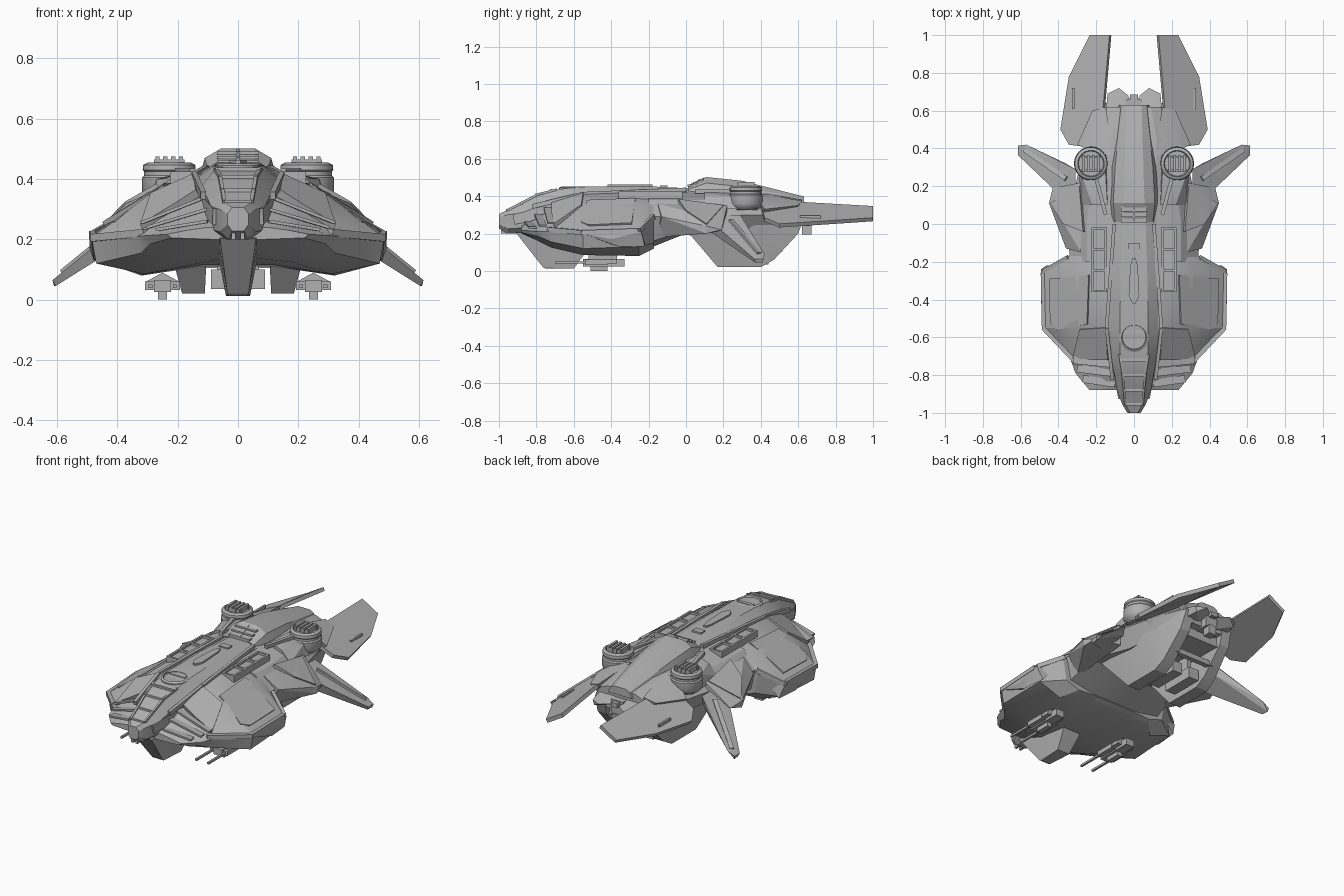
import bpy, bmesh, math
from mathutils import Vector

grey = bpy.data.materials.new("hull_grey")
grey.diffuse_color = (0.44, 0.44, 0.44, 1)


def finish(name, bm, mirror=False, angle=18):
    bmesh.ops.recalc_face_normals(bm, faces=bm.faces[:])
    me = bpy.data.meshes.new(name)
    bm.to_mesh(me)
    bm.free()
    me.materials.append(grey)
    ob = bpy.data.objects.new(name, me)
    bpy.context.collection.objects.link(ob)
    if mirror:
        ob.modifiers.new("mirror", 'MIRROR').use_mirror_merge = False
    bpy.ops.object.select_all(action='DESELECT')
    ob.select_set(True)
    bpy.context.view_layer.objects.active = ob
    bpy.ops.object.shade_smooth_by_angle(angle=math.radians(angle))
    return ob


def loft(name, sections, angle=18):
    """Symmetric body from half sections (y, [(x, z) top to bottom])."""
    bm = bmesh.new()
    rings = []
    for y, half in sections:
        ring = half + [(-x, z) for x, z in reversed(half)]
        rings.append([bm.verts.new((x, y, z)) for x, z in ring])
    n = len(rings[0])
    for a, b in zip(rings, rings[1:]):
        for i in range(n):
            bm.faces.new((a[i], a[(i + 1) % n], b[(i + 1) % n], b[i]))
    bm.faces.new(rings[0])
    bm.faces.new(rings[-1])
    return finish(name, bm, angle=angle)


def solid(name, pts, mirror=True):
    """Convex faceted block around the given corners."""
    bm = bmesh.new()
    vs = [bm.verts.new(p) for p in pts]
    r = bmesh.ops.convex_hull(bm, input=vs)
    junk = [v for v in set(r['geom_interior'] + r['geom_unused']) if isinstance(v, bmesh.types.BMVert)]
    if junk:
        bmesh.ops.delete(bm, geom=junk, context='VERTS')
    bmesh.ops.dissolve_limit(bm, angle_limit=0.03, verts=bm.verts[:], edges=bm.edges[:])
    return finish(name, bm, mirror)


def box(name, x, y, z, mirror=True):
    return solid(name, [(a, b, c) for a in x for b in y for c in z], mirror)


def bar(name, a, b, w, h, mirror=True):
    """Beam between two points, w wide and h high."""
    a, b = Vector(a), Vector(b)
    d = (b - a).normalized()
    s = d.cross(Vector((0, 0, 1))).normalized() * w / 2
    u = s.cross(d).normalized() * h / 2
    return solid(name, [p + i * s + j * u for p in (a, b) for i in (-1, 1) for j in (-1, 1)], mirror)


def plate(name, pts, t, mirror=True):
    """Panel with its outer face on pts, t thick downwards."""
    bm = bmesh.new()
    top = [bm.verts.new(p) for p in pts]
    f = bm.faces.new(top)
    f.normal_update()
    n = f.normal * (1 if f.normal.z > 0 else -1)
    low = [bm.verts.new(v.co - n * t) for v in top]
    bm.faces.new(low)
    for i in range(len(top)):
        j = (i + 1) % len(top)
        bm.faces.new((top[i], top[j], low[j], low[i]))
    return finish(name, bm, mirror)


def lathe(name, centre, profile, mirror=True, steps=24):
    """Turned part from (radius, z) points."""
    bm = bmesh.new()
    rings = []
    for r, z in profile:
        rings.append([bm.verts.new((centre[0] + r * math.cos(2 * math.pi * k / steps),
                                    centre[1] + r * math.sin(2 * math.pi * k / steps), z))
                      for k in range(steps)])
    for a, b in zip(rings, rings[1:]):
        for i in range(steps):
            bm.faces.new((a[i], a[(i + 1) % steps], b[(i + 1) % steps], b[i]))
    bm.faces.new(rings[0])
    bm.faces.new(rings[-1])
    return finish(name, bm, mirror, 30)


# Central fuselage and blunt nose
loft("fuselage", [
    (-1.00, [(.02, .305), (.035, .285), (.035, .25), (.02, .228)]),
    (-.955, [(.045, .325), (.062, .30), (.058, .225), (.03, .20)]),
    (-.88, [(.05, .36), (.09, .31), (.08, .23), (.04, .20)]),
    (-.79, [(.06, .41), (.105, .345), (.10, .25), (.05, .19)]),
    (-.70, [(.075, .435), (.125, .37), (.11, .26), (.05, .18)]),
    (-.55, [(.075, .45), (.14, .40), (.12, .26), (.05, .17)]),
    (-.25, [(.07, .455), (.12, .425), (.12, .26), (.05, .17)]),
    (.05, [(.06, .44), (.12, .42), (.12, .26), (.05, .21)])])

# Broad forward shell: flat front lip, then armoured shoulders over a curved belly
loft("forward_shell", [
    (-.88, [(.10, .24), (.17, .23), (.235, .217), (.22, .205), (.08, .20), (.03, .20)]),
    (-.79, [(.12, .285), (.20, .25), (.31, .212), (.29, .185), (.15, .16), (.03, .165)]),
    (-.72, [(.13, .335), (.22, .285), (.335, .21), (.32, .155), (.18, .125), (.03, .14)]),
    (-.55, [(.15, .41), (.30, .345), (.485, .205), (.47, .12), (.31, .085), (.12, .115)]),
    (-.25, [(.15, .42), (.30, .355), (.492, .215), (.462, .13), (.32, .08), (.12, .11)]),
    (-.17, [(.15, .41), (.28, .35), (.36, .27), (.34, .15), (.25, .12), (.10, .13)])], 25)

# Waist and rear body
loft("rear_body", [
    (-.20, [(.12, .42), (.25, .38), (.34, .29), (.31, .15), (.15, .12)]),
    (.00, [(.13, .42), (.25, .38), (.35, .29), (.30, .22), (.12, .20)]),
    (.25, [(.12, .42), (.22, .38), (.30, .30), (.24, .20), (.10, .20)]),
    (.45, [(.12, .41), (.19, .38), (.25, .30), (.20, .22), (.10, .22)]),
    (.62, [(.09, .38), (.14, .36), (.17, .31), (.14, .26), (.08, .25)])])

# Dorsal hood with front louvres
loft("dorsal_hood", [
    (.01, [(.05, .452), (.10, .435), (.12, .40)]),
    (.11, [(.055, .502), (.11, .47), (.13, .40)]),
    (.30, [(.05, .482), (.10, .45), (.13, .39)]),
    (.63, [(.04, .398), (.065, .385), (.08, .35)])])
for i in range(3):
    y, z = .02 + .03 * i, .456 + .015 * i
    bar("hood_louvre", (-.07, y, z), (.07, y, z), .025, .010, False)
bar("hood_spine", (0, .10, .495), (0, .01, .452), .012, .012, False)

# Armour on the forward shell
plate("shoulder_armour", [(.24, -.27, .39), (.45, -.29, .258), (.445, -.52, .247), (.41, -.56, .262),
                          (.25, -.53, .38)], .02)
plate("front_armour", [(.15, -.55, .418), (.29, -.56, .355), (.325, -.71, .25), (.21, -.72, .32),
                       (.14, -.72, .365)], .03)
bar("armour_rim_front", (.305, -.735, .222), (.48, -.55, .205), .025, .025)
bar("armour_rim_side", (.478, -.56, .205), (.484, -.26, .215), .02, .025)
bar("armour_rim_rear", (.482, -.25, .215), (.35, -.175, .29), .02, .025)
solid("side_armour", [(.40, -.58, .20), (.485, -.55, .20), (.492, -.40, .17), (.478, -.36, .13),
                      (.465, -.22, .13), (.492, -.24, .21), (.40, -.22, .2)])
for a, b in [((.10, -.845, .26), (.27, -.82, .232)), ((.10, -.79, .30), (.30, -.765, .24)),
             ((.12, -.74, .335), (.32, -.72, .255))]:
    bar("intake_louvre", a, b, .04, .010)

# Raised rails, roof vents and roof details
bar("roof_rail_front", (.115, -.82, .345), (.145, -.55, .41), .018, .025)
bar("roof_rail_rear", (.145, -.55, .41), (.105, .0, .433), .018, .025)
box("vent_base", (.145, .225), (-.36, -.02), (.385, .412))
for i in range(4):
    y = -.355 + .11 * i
    box("vent_crossbar", (.15, .22), (y - .006, y + .006), (.405, .425))
for x in (.15, .22):
    box("vent_edge", (x - .006, x + .006), (-.361, -.019), (.395, .425))
solid("roof_blister", [(x, y, z) for x, y in ((.028, -.38), (.02, -.22), (.008, -.18), (.008, -.42))
                       for x in (x, -x) for z in (.445, .463)], False)
box("roof_hatch", (-.03, .03), (-.14, -.10), (.44, .457), False)
lathe("roof_ring", (0, -.60), [(.078, .41), (.078, .445), (.066, .452), (.062, .444)], False)
bar("roof_ring_bar", (-.05, -.57, .447), (.05, -.57, .447), .02, .008, False)

# Cockpit window frames
for y, z, x in ((-.955, .325, .045), (-.88, .362, .055), (-.80, .407, .065), (-.72, .432, .075)):
    bar("canopy_crossbar", (-x, y, z), (x, y, z), .014, .012, False)
bar("canopy_frame_front", (.045, -.955, .325), (.06, -.79, .41), .012, .012)
bar("canopy_frame_rear", (.06, -.79, .41), (.076, -.69, .435), .012, .012)
bar("cheek_plate", (.075, -.92, .275), (.115, -.70, .32), .018, .055)
box("nose_sensor", (.008, .022), (-.99, -.95), (.20, .225))

# Chin fin
solid("chin_fin", [(s * x, y, z) for s in (-1, 1) for x, y, z in
                   ((.06, -.91, .205), (.068, -.80, .21), (.07, -.5, .17), (.035, -.765, .02),
                    (.03, -.75, .012), (.04, -.60, .012), (.055, -.54, .095))], False)

# Belly gun pods
solid("gun_mount", [(x, y, z) for x, z in ((.195, .04), (.195, .06), (.305, .04), (.305, .06), (.25, .09))
                    for y in (-.52, -.37)])
box("gun_body", (.222, .278), (-.55, -.33), (.025, .065))
box("gun_foot", (.235, .265), (-.51, -.42), (.0, .04))
for x in (.21, .29):
    box("gun_cradle", (x - .018, x + .018), (-.54, -.42), (.033, .06))
    bar("gun_barrel", (x, -.70, .045), (x, -.52, .045), .012, .012)

# Shoulder mounts for the drooping rear wings
solid("wing_mount", [(.28, -.15, .36), (.36, -.13, .29), (.28, -.15, .18), (.37, .0, .32), (.38, .0, .22),
                     (.45, .11, .24), (.43, .19, .22), (.45, .11, .20), (.28, .22, .35), (.28, .22, .22)])
plate("mount_armour", [(.27, -.04, .385), (.375, .0, .325), (.445, .11, .252), (.29, .20, .352)], .025)
solid("rear_wing", [(.31, .08, .30), (.31, .29, .30), (.31, .10, .23), (.31, .28, .24), (.40, .16, .24),
                    (.36, .32, .25), (.615, .365, .065), (.615, .415, .065), (.57, .42, .09),
                    (.605, .37, .045), (.61, .41, .045)])
bar("wing_rib", (.36, .24, .272), (.58, .392, .093), .025, .012)

# Ventral keels with a bay between them
solid("rear_keel", [(x, y, z) for y, z, a, b in
                    ((.0, .22, .10, .24), (.17, .02, .11, .185), (.40, .02, .11, .185), (.47, .06, .11, .18),
                     (.60, .20, .11, .17), (.64, .31, .10, .16), (.0, .30, .10, .26), (.35, .30, .10, .25))
                    for x in (a, b)])
box("bay_roof", (-.12, .12), (.02, .58), (.19, .28), False)
box("bay_engine", (.025, .09), (.24, .44), (.035, .10))
box("bay_pylon", (.045, .07), (.28, .40), (.09, .20))
bar("bay_cross_beam", (-.13, .50, .12), (.13, .50, .12), .03, .03, False)

# Tail deck and tail gun
solid("tail_deck", [(.03, .58, .34), (.15, .58, .34), (.14, .69, .31), (.08, .72, .31), (.03, .68, .31),
                    (.03, .58, .27), (.15, .58, .27), (.13, .69, .28)])
box("tail_bridge", (-.04, .04), (.58, .66), (.24, .33), False)
box("tail_gun", (-.025, .025), (.62, .67), (.195, .25), False)
box("tail_light", (-.02, .02), (.655, .685), (.30, .325), False)

# Tail fins with roots and slots
plate("tail_fin", [(.13, 1.0, .347), (.235, 1.0, .285), (.345, .78, .27), (.39, .50, .252),
                   (.345, .42, .285), (.19, .40, .365), (.165, .60, .37)], .022)
bar("fin_slot", (.322, .61, .288), (.322, .72, .288), .012, .016)
solid("fin_root", [(.11, .36, .42), (.22, .38, .39), (.30, .42, .33), (.22, .60, .35), (.15, .62, .375),
                   (.12, .40, .30), (.24, .42, .27), (.15, .60, .30)])

# Upright engines with slatted caps
c = (.228, .32)
lathe("engine_drum", c, [(.06, .325), (.08, .34), (.09, .36), (.09, .405), (.083, .412), (.083, .425),
                         (.088, .43), (.086, .447), (.07, .455), (.066, .446)])
for i in range(4):
    x = c[0] - .039 + .026 * i
    box("engine_slat", (x - .007, x + .007), (c[1] - .045, c[1] + .045), (.44, .475))
for y in (-.035, .035):
    box("engine_crossbar", (c[0] - .05, c[0] + .05), (c[1] + y - .006, c[1] + y + .006), (.44, .465))
solid("engine_fairing", [(.14, .10, .43), (.22, .10, .405), (.15, .26, .43), (.27, .24, .40),
                         (.14, .10, .36), (.28, .10, .34), (.29, .26, .33), (.15, .42, .40), (.29, .38, .335)])
bar("engine_fairing_rib", (.15, .05, .425), (.20, .24, .425), .02, .02)
